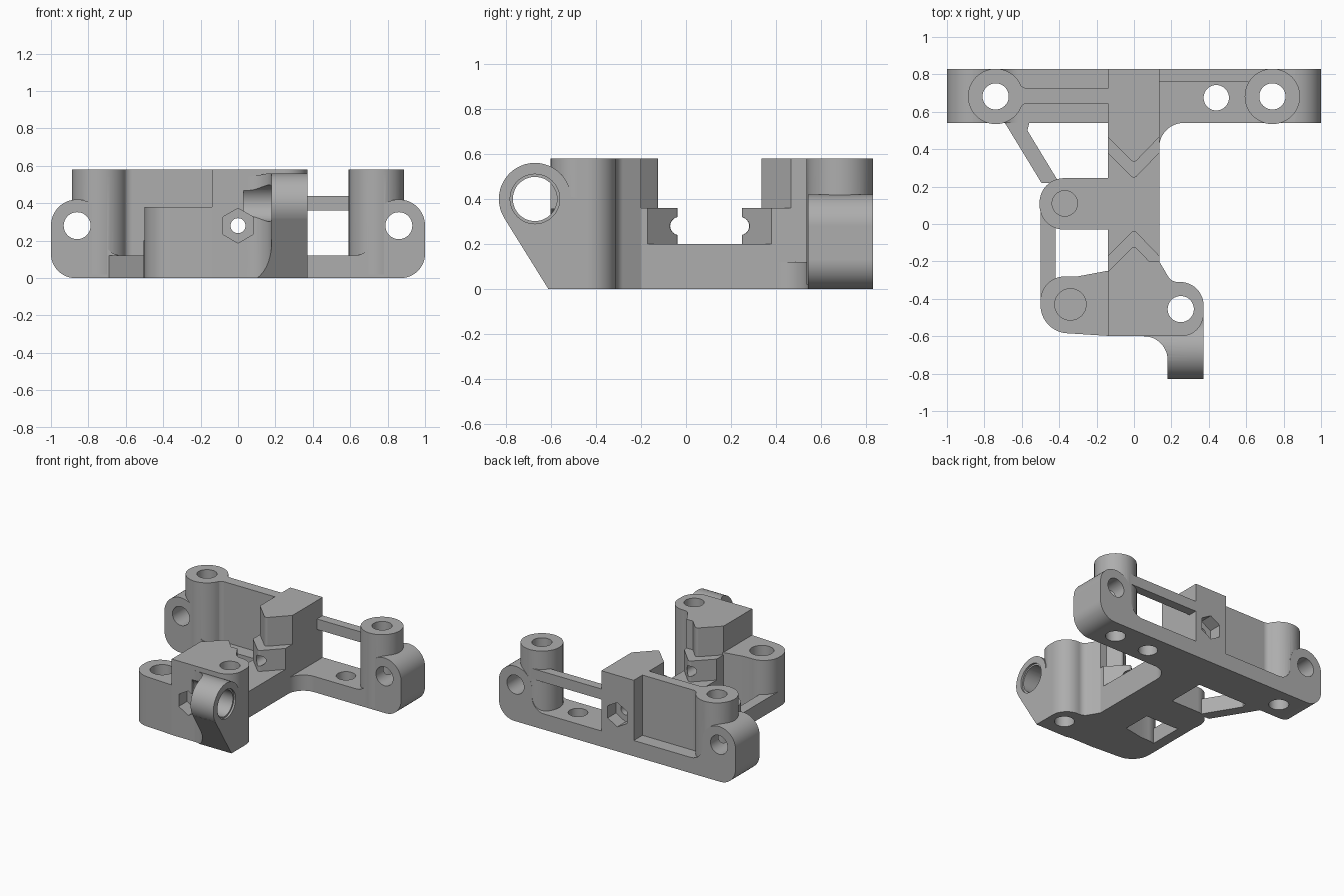
import bpy, bmesh, math
from mathutils import Vector

cube = bpy.data.objects.get("Cube")
if cube:
    bpy.data.objects.remove(cube, do_unlink=True)

grey = bpy.data.materials.new("machined_grey")
grey.use_nodes = True
colour = (0.42, 0.42, 0.42, 1)
grey.diffuse_color = colour
grey.node_tree.nodes["Principled BSDF"].inputs["Base Color"].default_value = colour

TOP = 0.58


def rounded(corners, steps=12):
    """Outline from (a, b) or (a, b, radius) corners."""
    out = []
    for i, c in enumerate(corners):
        p = Vector(c[:2])
        if len(c) < 3:
            out.append(p)
            continue
        u = (Vector(corners[i - 1][:2]) - p).normalized()
        v = (Vector(corners[(i + 1) % len(corners)][:2]) - p).normalized()
        half = u.angle(v) / 2
        reach = c[2] / math.tan(half)
        centre = p + (u + v).normalized() * c[2] / math.sin(half)
        s, e = p + u * reach - centre, p + v * reach - centre
        sweep = math.pi - 2 * half
        for k in range(steps + 1):
            t = k / steps
            w = (s * math.sin((1 - t) * sweep) + e * math.sin(t * sweep)) / math.sin(sweep)
            out.append(centre + w)
    return out


def circle(a, b, r, n=48):
    return [Vector((a + r * math.sin(math.tau * i / n), b + r * math.cos(math.tau * i / n)))
            for i in range(n)]


def prism(name, outline, lo, hi, axis="z"):
    """Extrude an outline along an axis from lo to hi."""
    place = {"z": lambda p, h: (p[0], p[1], h),
             "y": lambda p, h: (p[0], h, p[1]),
             "x": lambda p, h: (h, p[0], p[1])}[axis]
    bm = bmesh.new()
    rings = [[bm.verts.new(place(p, h)) for p in outline] for h in (lo, hi)]
    bm.faces.new(rings[0])
    bm.faces.new(rings[1])
    n = len(outline)
    for i in range(n):
        j = (i + 1) % n
        bm.faces.new((rings[0][i], rings[0][j], rings[1][j], rings[1][i]))
    bmesh.ops.recalc_face_normals(bm, faces=bm.faces)
    mesh = bpy.data.meshes.new(name)
    bm.to_mesh(mesh)
    bm.free()
    obj = bpy.data.objects.new(name, mesh)
    bpy.context.collection.objects.link(obj)
    return obj


def combine(target, tool, mode):
    tool.hide_render = True
    bpy.context.view_layer.objects.active = target
    mod = target.modifiers.new("combine", "BOOLEAN")
    mod.operation, mod.solver, mod.object = mode, "EXACT", tool
    bpy.ops.object.modifier_apply(modifier=mod.name)
    bpy.data.objects.remove(tool, do_unlink=True)


def rect(a0, b0, a1, b1):
    return [(a0, b0), (a1, b0), (a1, b1), (a0, b1)]


# Rear crossbar with an upright eye at each end
half_bar = [(0.72, 0.12, 0.1), (0.72, 0.42, 0.139), (1, 0.42, 0.139), (1, 0, 0.13)]
bar = half_bar + [(-c[0],) + c[1:] for c in reversed(half_bar)]
body = prism("bracket_body", rounded(bar), 0.54, 0.83, "y")
body.data.materials.append(grey)

parts = []
for side in (-1, 1):
    parts.append(prism("rear_boss", circle(side * 0.74, 0.682, 0.148), 0.02, TOP))

# Web wall on one side, slim beam on the other
parts.append(prism("web_wall", rounded([
    (-0.67, 0.57), (-0.585, 0.645, 0.05), (-0.1, 0.645),
    (-0.1, 0.725), (-0.585, 0.725, 0.05), (-0.67, 0.79)]), 0.05, TOP))
parts.append(prism("side_beam", rect(0.1, 0.76, 0.74, 0.829), 0.36, 0.44))

# Spine and the curved gusset where it meets the crossbar
parts.append(prism("spine", rect(-0.14, -0.5, 0.135, 0.7), 0, 0.2))
parts.append(prism("gusset", rounded([
    (0, 0.3), (0.135, 0.3), (0.135, 0.54, 0.13), (0.35, 0.54), (0.35, 0.6), (0, 0.6)]), 0, 0.12))

# Towers with pointed noses facing each other
for name, back, tip, direction in (("rear", 0.83, 0.24, 1), ("front", -0.6, -0.03, -1)):
    for level, height, shift in (("nose", 0.36, 0), ("tower", TOP, 0.085)):
        y = tip + direction * shift
        shoulder = y + direction * 0.14
        parts.append(prism(name + "_" + level, rounded([
            (-0.14, back), (-0.14, shoulder), (0, y, 0.02),
            (0.135, shoulder), (0.135, back)], 5), 0, height))

# Front lobes: low one to the right, tall one to the left
parts.append(prism("low_lobe", rounded([
    (0.1, -0.6), (-0.14, -0.598), (-0.5, -0.575, 0.15), (-0.5, -0.28, 0.13),
    (-0.3, -0.28), (-0.14, -0.25), (0.1, -0.25)]), 0, 0.38))
parts.append(prism("tall_lobe", rounded([
    (0, -0.6), (0.25, -0.6), (0.372, -0.6, 0.12), (0.372, -0.31, 0.125),
    (0.2, -0.31, 0.06), (0.135, -0.2), (0, -0.2)]), 0, TOP))

# Middle lobe and the struts framing the side openings
parts.append(prism("middle_lobe", rounded([
    (0, -0.03), (-0.505, -0.03, 0.13), (-0.505, 0.245, 0.13), (0, 0.245)]), 0, 0.2))
parts.append(prism("straight_strut", rect(-0.5, -0.42, -0.42, 0.12), 0, 0.12))
parts.append(prism("slanted_strut", [
    (-0.72, 0.58), (-0.69, 0.54), (-0.495, 0.22), (-0.4, 0.22), (-0.57, 0.5),
    (-0.56, 0.54), (-0.56, 0.58)], 0, 0.12))

# Forward arm with a round eye, blended into the front face
arm = prism("front_arm", circle(-0.67, 0.4, 0.16), 0.05, 0.372, "x")
combine(arm, prism("arm_web", [
    (-0.806, 0.315), (-0.61, 0), (-0.47, 0), (-0.47, 0.4), (-0.67, 0.45)], 0.05, 0.372, "x"), "UNION")
combine(arm, prism("arm_blend_cutter", rounded([
    (-0.2, -1), (-0.2, -0.6), (0.18, -0.6, 0.128), (0.18, -1)]), -0.1, 0.7), "DIFFERENCE")
parts.append(arm)

for part in parts:
    combine(body, part, "UNION")

# Vertical holes: x, y, radius, floor height
cutters = []
for x, y, r, floor in ((-0.74, 0.682, 0.07, -0.1), (0.74, 0.682, 0.07, -0.1),
                       (0.44, 0.675, 0.068, -0.1), (0.25, -0.455, 0.07, -0.1),
                       (-0.34, -0.43, 0.084, 0.12), (-0.37, 0.11, 0.068, 0.06)):
    cutters.append(prism("vertical_hole_cutter", circle(x, y, r), floor, 0.7))

# Crossbar eyes, long bolt bore and its hexagonal pockets
for side in (-1, 1):
    cutters.append(prism("eye_cutter", circle(side * 0.86, 0.28, 0.072), 0.4, 0.95, "y"))
cutters.append(prism("bore_cutter", circle(0, 0.28, 0.04, 32), -0.9, 0.95, "y"))
for lo, hi in ((-0.8, -0.5), (0.73, 0.95)):
    cutters.append(prism("hex_cutter", circle(0, 0.28, 0.093, 6), lo, hi, "y"))

# Arm eye with shallow counterbore
cutters.append(prism("arm_eye_cutter", circle(-0.67, 0.4, 0.098), 0.03, 0.5, "x"))
cutters.append(prism("arm_rim_cutter", circle(-0.67, 0.4, 0.11), 0.357, 0.5, "x"))

for cutter in cutters:
    combine(body, cutter, "DIFFERENCE")

# Smooth the curved faces and keep the flats clean
bpy.ops.object.select_all(action="DESELECT")
body.select_set(True)
bpy.context.view_layer.objects.active = body
bpy.ops.object.shade_smooth_by_angle(angle=math.radians(30))
flats = body.modifiers.new("clean_flats", "WEIGHTED_NORMAL")
flats.keep_sharp = True
